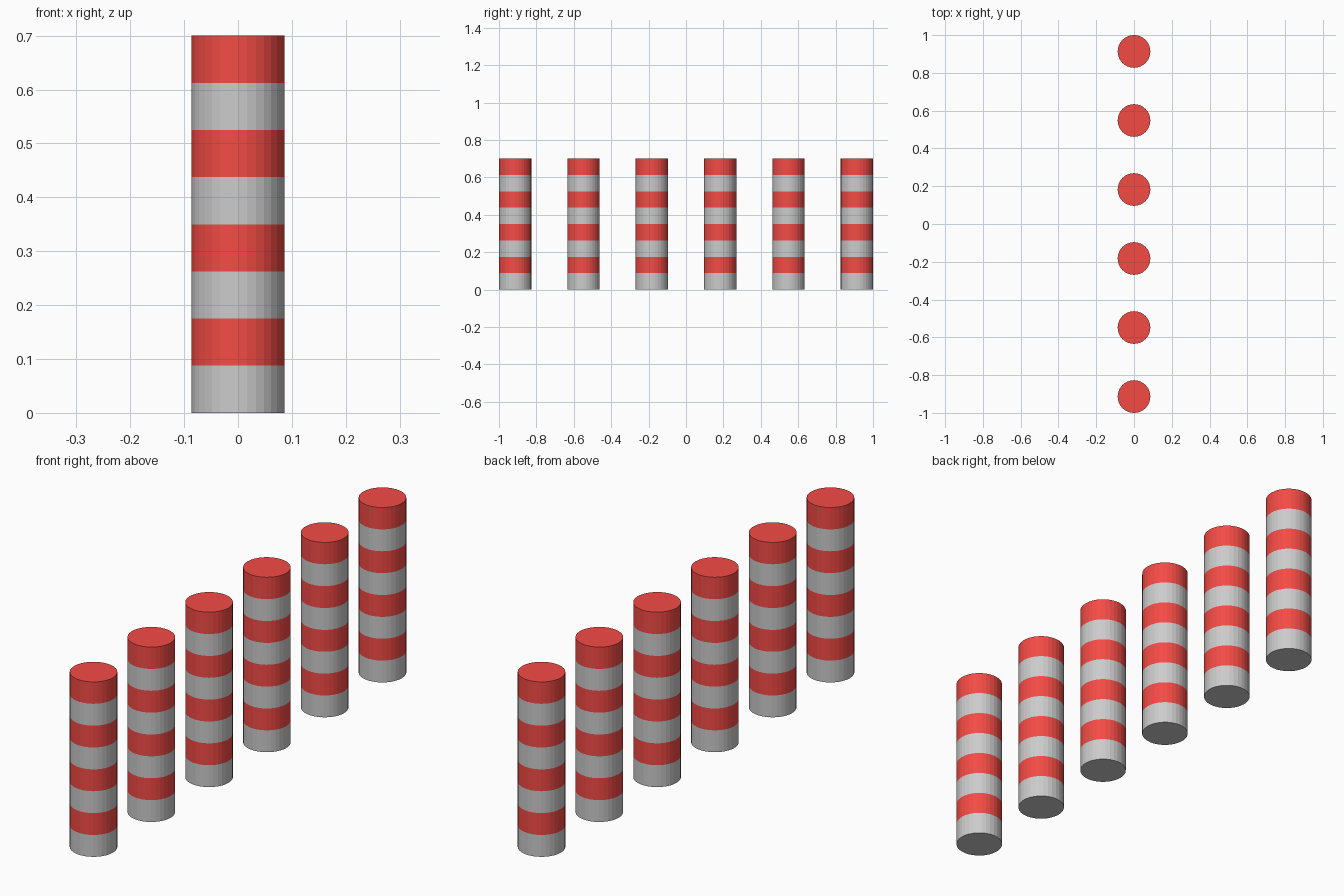
import bpy
import bmesh
from math import cos, sin, tau

if "Cube" in bpy.data.objects:
    bpy.data.objects.remove(bpy.data.objects["Cube"])

SIDES, BANDS, POSTS = 32, 8, 6
RADIUS, HEIGHT = 0.0865, 0.70
END = 1 - RADIUS  # y of the outermost post centres


def material(name, colour):
    mat = bpy.data.materials.new(name)
    mat.diffuse_color = colour
    mat.use_nodes = True
    mat.node_tree.nodes["Principled BSDF"].inputs["Base Color"].default_value = mat.diffuse_color
    return mat


# One closed post: stacked bands, light grey at the foot and red at the top
mesh = bpy.data.meshes.new("striped_post")
mesh.materials.append(material("light_grey", (0.8, 0.8, 0.8, 1)))
mesh.materials.append(material("red", (0.9, 0.07, 0.06, 1)))

bm = bmesh.new()
rings = [[bm.verts.new((RADIUS * cos(tau * i / SIDES),
                        RADIUS * sin(tau * i / SIDES),
                        HEIGHT * b / BANDS)) for i in range(SIDES)]
         for b in range(BANDS + 1)]
for b, (low, high) in enumerate(zip(rings, rings[1:])):
    for i in range(SIDES):
        j = (i + 1) % SIDES
        bm.faces.new((low[i], low[j], high[j], high[i])).material_index = b % 2

# End caps
bm.faces.new(rings[0][::-1]).material_index = 0
bm.faces.new(rings[-1]).material_index = 1
bm.to_mesh(mesh)
bm.free()

# Row of identical posts along y
for k in range(POSTS):
    post = bpy.data.objects.new(f"striped_post_{k + 1}", mesh)
    post.location.y = -END + 2 * END * k / (POSTS - 1)
    bpy.context.collection.objects.link(post)
